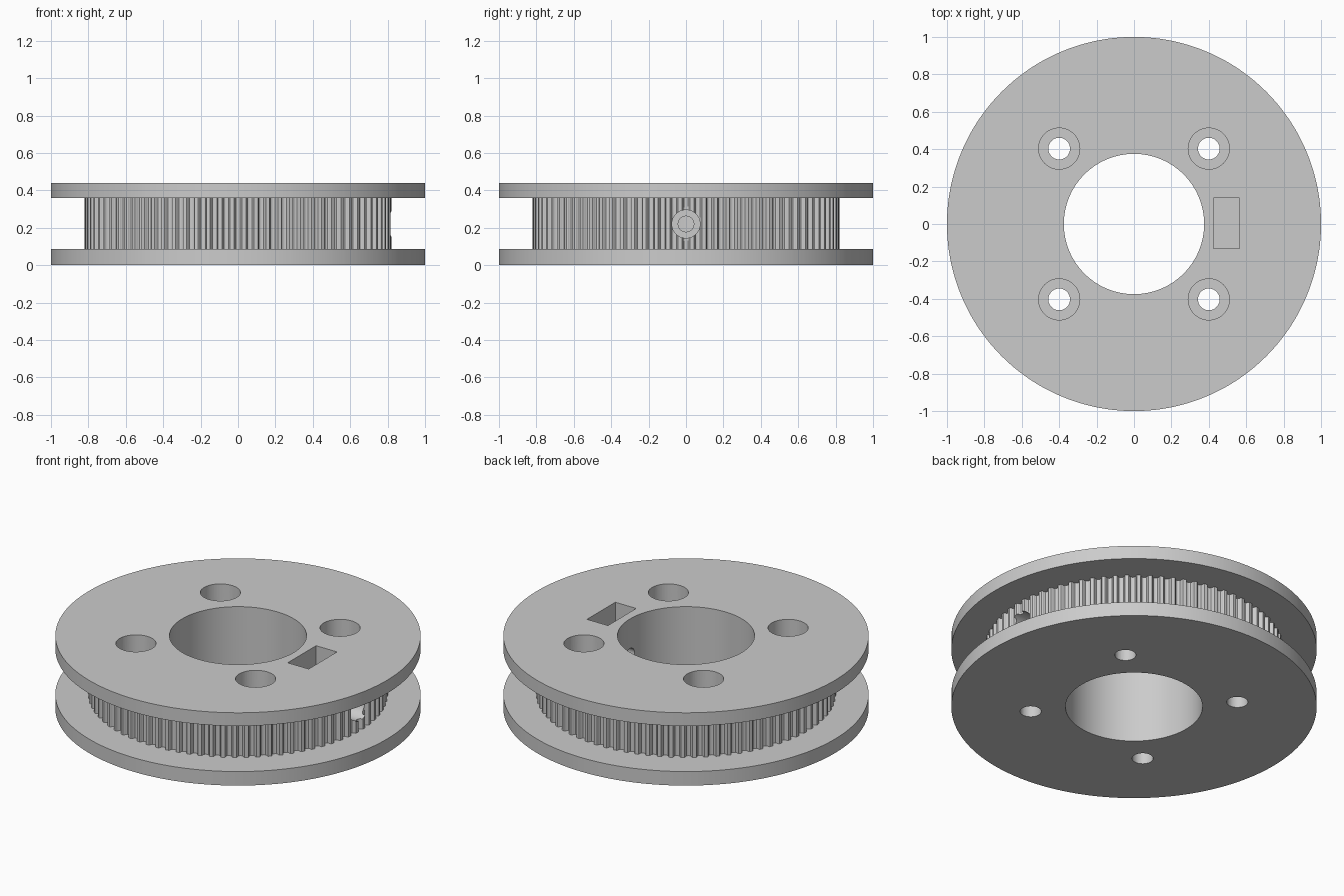
import bpy
import bmesh
import math

cube = bpy.data.objects.get("Cube")
if cube:
    bpy.data.objects.remove(cube, do_unlink=True)

TEETH = 80
FLANGE_R, TOOTH_R, BORE_R = 1.0, 0.82, 0.375
HEIGHT, LOW, HIGH = 0.44, 0.085, 0.36
GROOVE_DEPTH = 0.025

grey = bpy.data.materials.new("plain grey")
grey.use_nodes = True
grey.diffuse_color = (0.6, 0.6, 0.6, 1)
grey.node_tree.nodes["Principled BSDF"].inputs["Base Color"].default_value = (0.6, 0.6, 0.6, 1)

# Round-bottomed belt groove: (fraction of pitch, fraction of depth)
half = [(0.35, 0), (0.29, 0.2), (0.27, 0.55), (0.19, 0.87), (0.08, 1)]
groove = [(-p, d) for p, d in half] + [(p, d) for p, d in reversed(half)]
around = [((i + p) * math.tau / TEETH, TOOTH_R - d * GROOVE_DEPTH)
          for i in range(TEETH) for p, d in groove]

# Body: flanges, toothed drum and bore as one closed ring (None = toothed radius)
section = [(FLANGE_R, 0), (FLANGE_R, LOW), (None, LOW), (None, HIGH),
           (FLANGE_R, HIGH), (FLANGE_R, HEIGHT), (BORE_R, HEIGHT), (BORE_R, 0)]
bm = bmesh.new()
loops = []
for radius, z in section:
    loops.append([bm.verts.new(((radius or r) * math.cos(a), (radius or r) * math.sin(a), z))
                  for a, r in around])
for k, lower in enumerate(loops):
    upper = loops[(k + 1) % len(loops)]
    for i in range(len(around)):
        j = (i + 1) % len(around)
        bm.faces.new((lower[i], lower[j], upper[j], upper[i]))
bmesh.ops.recalc_face_normals(bm, faces=bm.faces)
mesh = bpy.data.meshes.new("belt_pulley")
bm.to_mesh(mesh)
bm.free()
mesh.materials.append(grey)
pulley = bpy.data.objects.new("belt_pulley", mesh)
bpy.context.collection.objects.link(pulley)


def cut(cutter):
    """Subtract the cutter from the pulley and discard it."""
    cutter.hide_render = True
    bpy.context.view_layer.objects.active = pulley
    mod = pulley.modifiers.new("cut", 'BOOLEAN')
    mod.operation = 'DIFFERENCE'
    mod.solver = 'EXACT'
    mod.object = cutter
    bpy.ops.object.modifier_apply(modifier=mod.name)
    bpy.data.objects.remove(cutter, do_unlink=True)


def drill(radius, start, end, x=0, y=0, z=0, sideways=False):
    """Drill along z, or along x when sideways."""
    mid = (start + end) / 2
    bpy.ops.mesh.primitive_cylinder_add(
        vertices=48, radius=radius, depth=end - start,
        location=(mid, y, z) if sideways else (x, y, mid),
        rotation=(0, math.pi / 2 if sideways else 0, 0))
    cut(bpy.context.object)


# Four counterbored bolt holes
for sx in (-1, 1):
    for sy in (-1, 1):
        drill(0.058, -0.1, 0.3, sx * 0.4, sy * 0.403)
        drill(0.11, 0.2, 0.6, sx * 0.4, sy * 0.403)

# Nut slot in the top
bpy.ops.mesh.primitive_cube_add(size=1, location=(0.495, 0.003, 0.335))
slot = bpy.context.object
slot.scale = (0.14, 0.27, 0.5)
cut(slot)

# Set-screw hole through to the bore, counterbored from outside
drill(0.042, 0.2, 0.9, z=0.22, sideways=True)
drill(0.075, 0.7, 0.95, z=0.22, sideways=True)

# Smooth curved walls, crisp edges
bpy.ops.object.select_all(action='DESELECT')
pulley.select_set(True)
bpy.context.view_layer.objects.active = pulley
bpy.ops.object.shade_smooth_by_angle(angle=math.radians(25))
